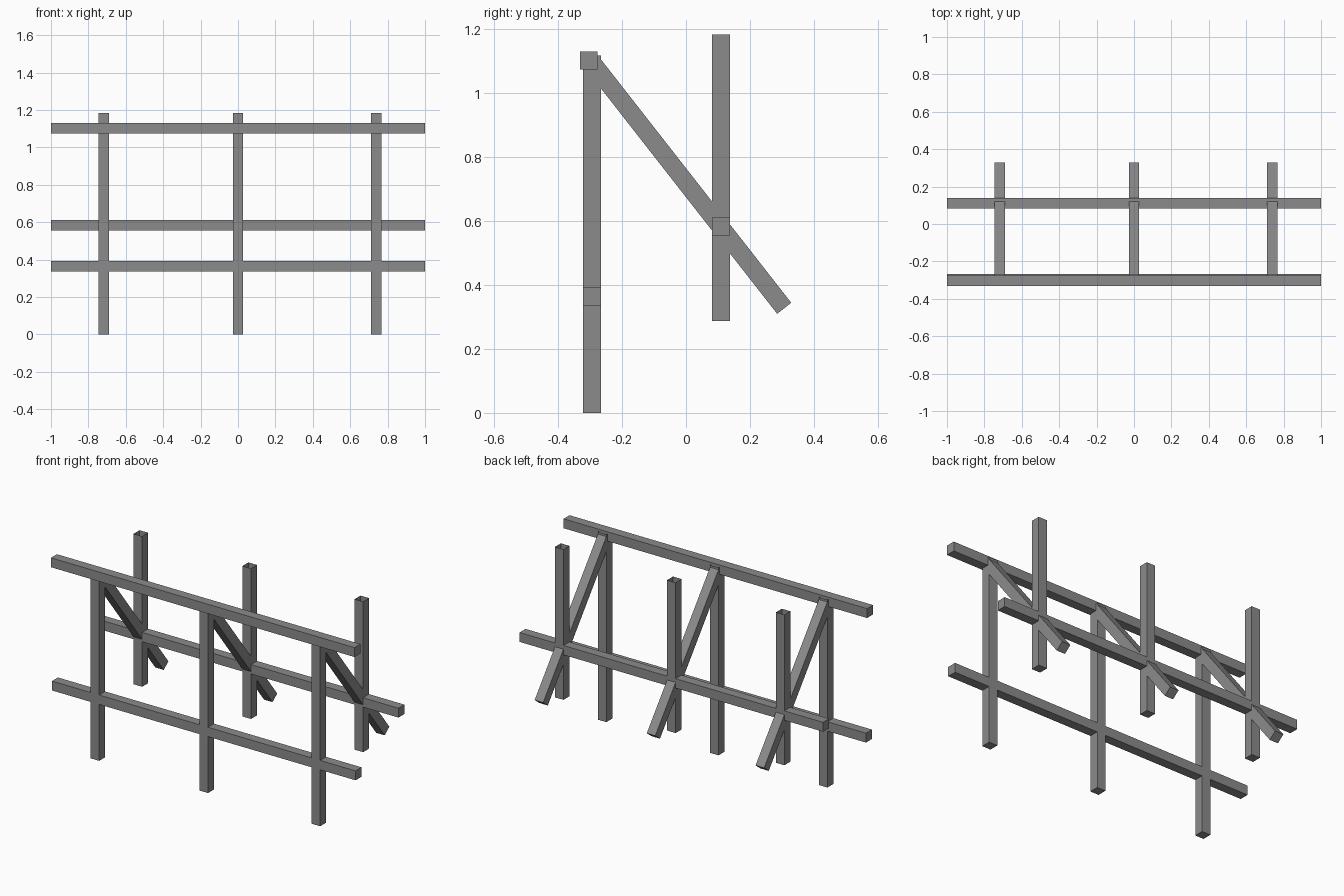
import bpy
import bmesh
from mathutils import Matrix, Vector

cube = bpy.data.objects.get("Cube")
if cube:
    bpy.data.objects.remove(cube, do_unlink=True)

grey = bpy.data.materials.new("weathered_grey")
grey.use_nodes = True
COLOUR = (0.26, 0.26, 0.26, 1)
grey.diffuse_color = COLOUR
grey.node_tree.nodes["Principled BSDF"].inputs["Base Color"].default_value = COLOUR

WIDTH = 0.056


def beam(name, start, end, open_end=False):
    """Square beam between two points; open_end leaves the far end uncapped."""
    start, end = Vector(start), Vector(end)
    axis = end - start
    z = axis.normalized()
    # keep one pair of sides square to the x axis, or to y for rails
    x = Vector((0, 1, 0)) if abs(z.x) > 0.9 else Vector((1, 0, 0))
    y = z.cross(x)
    turn = Matrix((x, y, z)).transposed().to_4x4()
    bm = bmesh.new()
    bmesh.ops.create_cube(bm, size=1)
    if open_end:
        caps = [f for f in bm.faces if f.normal.z > 0.9]
        bmesh.ops.delete(bm, geom=caps, context='FACES_ONLY')
    bm.transform(Matrix.Translation((start + end) / 2) @ turn
                 @ Matrix.Diagonal((WIDTH, WIDTH, axis.length, 1)))
    mesh = bpy.data.meshes.new(name)
    bm.to_mesh(mesh)
    bm.free()
    mesh.materials.append(grey)
    obj = bpy.data.objects.new(name, mesh)
    bpy.context.collection.objects.link(obj)
    return obj


FRONT_Y, BACK_Y = -0.294, 0.11

# Three frames: front post, back post and sloping brace
for side, x in (("right", -0.717), ("middle", 0), ("left", 0.739)):
    beam(f"{side}_front_post", (x, FRONT_Y, 0), (x, FRONT_Y, 1.118), True)
    beam(f"{side}_back_post", (x, BACK_Y, 0.287), (x, BACK_Y, 1.183), True)
    beam(f"{side}_brace", (x, 0.307, 0.327), (x, -0.292, 1.093), True)

# Long rails
for name, y, z in (("top_rail", -0.304, 1.102),
                   ("lower_front_rail", FRONT_Y, 0.364),
                   ("back_rail", BACK_Y, 0.583)):
    beam(name, (-1, y, z), (1, y, z))
